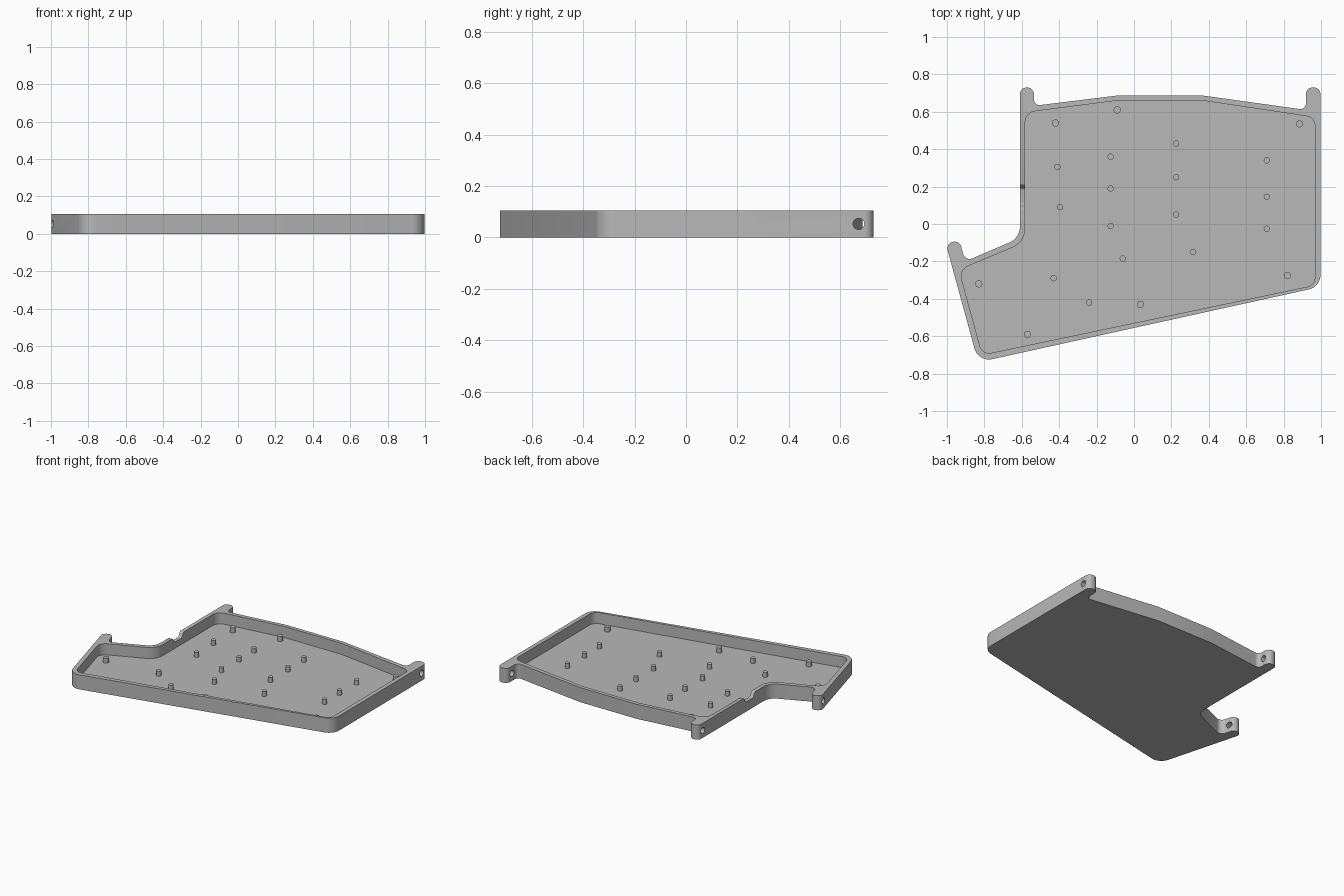
import bpy, bmesh, math
from mathutils import Vector, Matrix

cube = bpy.data.objects.get("Cube")
if cube:
    bpy.data.objects.remove(cube)

HEIGHT, FLOOR, PEG_TOP = 0.105, 0.025, 0.06

plastic = bpy.data.materials.new("grey plastic")
plastic.use_nodes = True
plastic.diffuse_color = (0.48, 0.48, 0.48, 1)
plastic.node_tree.nodes["Principled BSDF"].inputs["Base Color"].default_value = plastic.diffuse_color


def rounded(corners, steps=8):
    """Outline from (x, y, radius) corners, each filleted with an arc."""
    out = []
    for i, (x, y, r) in enumerate(corners):
        p = Vector((x, y))
        if r == 0:
            out.append(p)
            continue
        a = (Vector(corners[i - 1][:2]) - p).normalized()
        b = (Vector(corners[(i + 1) % len(corners)][:2]) - p).normalized()
        half = a.angle(b) / 2
        centre = p + (a + b).normalized() * r / math.sin(half)
        start = p + a * r / math.tan(half) - centre
        end = p + b * r / math.tan(half) - centre
        a0 = math.atan2(start.y, start.x)
        turn = math.atan2(start.x * end.y - start.y * end.x, start.dot(end))
        for k in range(steps + 1):
            t = a0 + turn * k / steps
            out.append(centre + r * Vector((math.cos(t), math.sin(t))))
    return out


def finish(name, bm, matrix=Matrix()):
    bmesh.ops.recalc_face_normals(bm, faces=bm.faces)
    mesh = bpy.data.meshes.new(name)
    bm.to_mesh(mesh)
    bm.free()
    mesh.transform(matrix)
    mesh.materials.append(plastic)
    obj = bpy.data.objects.new(name, mesh)
    bpy.context.collection.objects.link(obj)
    return obj


def prism(name, outline, z0, z1, matrix=Matrix()):
    bm = bmesh.new()
    face = bm.faces.new([bm.verts.new((p.x, p.y, z0)) for p in outline])
    new = bmesh.ops.extrude_face_region(bm, geom=[face])["geom"]
    bmesh.ops.translate(bm, vec=(0, 0, z1 - z0),
                        verts=[v for v in new if isinstance(v, bmesh.types.BMVert)])
    return finish(name, bm, matrix)


def add_cylinder(bm, radius, depth, matrix, sides=24):
    bmesh.ops.create_cone(bm, cap_ends=True, segments=sides, radius1=radius,
                          radius2=radius, depth=depth, matrix=matrix)


def activate(obj):
    bpy.ops.object.select_all(action='DESELECT')
    obj.select_set(True)
    bpy.context.view_layer.objects.active = obj


def cut(target, cutter):
    activate(target)
    mod = target.modifiers.new("cut", 'BOOLEAN')
    mod.operation, mod.solver, mod.object = 'DIFFERENCE', 'EXACT', cutter
    bpy.ops.object.modifier_apply(modifier=mod.name)
    bpy.data.objects.remove(cutter)


# Outer body with its three mounting ears
outer = rounded([
    (-0.833, -0.739, 0.08), (0.997, -0.336, 0.08),
    (0.997, 0.73, 0.036), (0.919, 0.73, 0.036), (0.919, 0.61, 0.03),
    (0.366, 0.687, 0), (-0.088, 0.687, 0),
    (-0.535, 0.632, 0.03), (-0.535, 0.73, 0.036), (-0.61, 0.73, 0.036),
    (-0.61, -0.075, 0.09), (-0.902, -0.2, 0.035),
    (-0.934, -0.086, 0.036), (-1.006, -0.106, 0.036)])
tray = prism("tray", outer, 0, HEIGHT)

# Hollow inside
inner = rounded([
    (-0.811, -0.699, 0.05), (0.967, -0.327, 0.05), (0.967, 0.57, 0.05),
    (0.366, 0.66, 0), (-0.088, 0.66, 0), (-0.582, 0.596, 0.06),
    (-0.582, -0.097, 0.11), (-0.935, -0.245, 0.06)])
cut(tray, prism("hollow", inner, FLOOR, HEIGHT + 0.1))

# Scooped cable notch in the right wall
side_on = Matrix(((0, 0, 1, 0), (1, 0, 0, 0), (0, 1, 0, 0), (0, 0, 0, 1)))
notch = rounded([
    (0.04, 0.14, 0), (0.04, 0.106, 0), (0.085, 0.106, 0.02), (0.105, 0.07, 0.02),
    (0.19, 0.07, 0.02), (0.21, 0.106, 0.02), (0.255, 0.106, 0), (0.255, 0.14, 0)])
cut(tray, prism("notch", notch, -0.65, -0.54, side_on))

# Screw holes through the ears
for x, y, angle in [(0.958, 0.672, 0), (-0.572, 0.68, 0), (-0.958, -0.14, 15.6)]:
    bm = bmesh.new()
    add_cylinder(bm, 0.022, 0.13, Matrix.Translation((x, y, 0.053))
                 @ Matrix.Rotation(math.radians(angle), 4, 'Z')
                 @ Matrix.Rotation(math.pi / 2, 4, 'Y'))
    cut(tray, finish("hole", bm))

# Support pegs on the floor
wide = [(-.42, .54), (-.09, .61), (.885, .535), (-.83, -.32), (.82, -.275),
        (.035, -.43), (-.57, -.59)]
slim = [(-.41, .305), (-.395, .09), (-.06, -.185), (.315, -.15), (-.43, -.29), (-.24, -.42)]
slim += [(-.125, y) for y in (.36, .19, -.01)]
slim += [(.225, y) for y in (.43, .25, .05)]
slim += [(.71, y) for y in (.34, .145, -.025)]
bm = bmesh.new()
bottom = FLOOR - 0.005
for spots, radius in ((wide, 0.019), (slim, 0.0165)):
    for x, y in spots:
        add_cylinder(bm, radius, PEG_TOP - bottom,
                     Matrix.Translation((x, y, (PEG_TOP + bottom) / 2)))
pegs = finish("support_pegs", bm)

for obj in (tray, pegs):
    activate(obj)
    bpy.ops.object.shade_smooth_by_angle(angle=math.radians(30))
